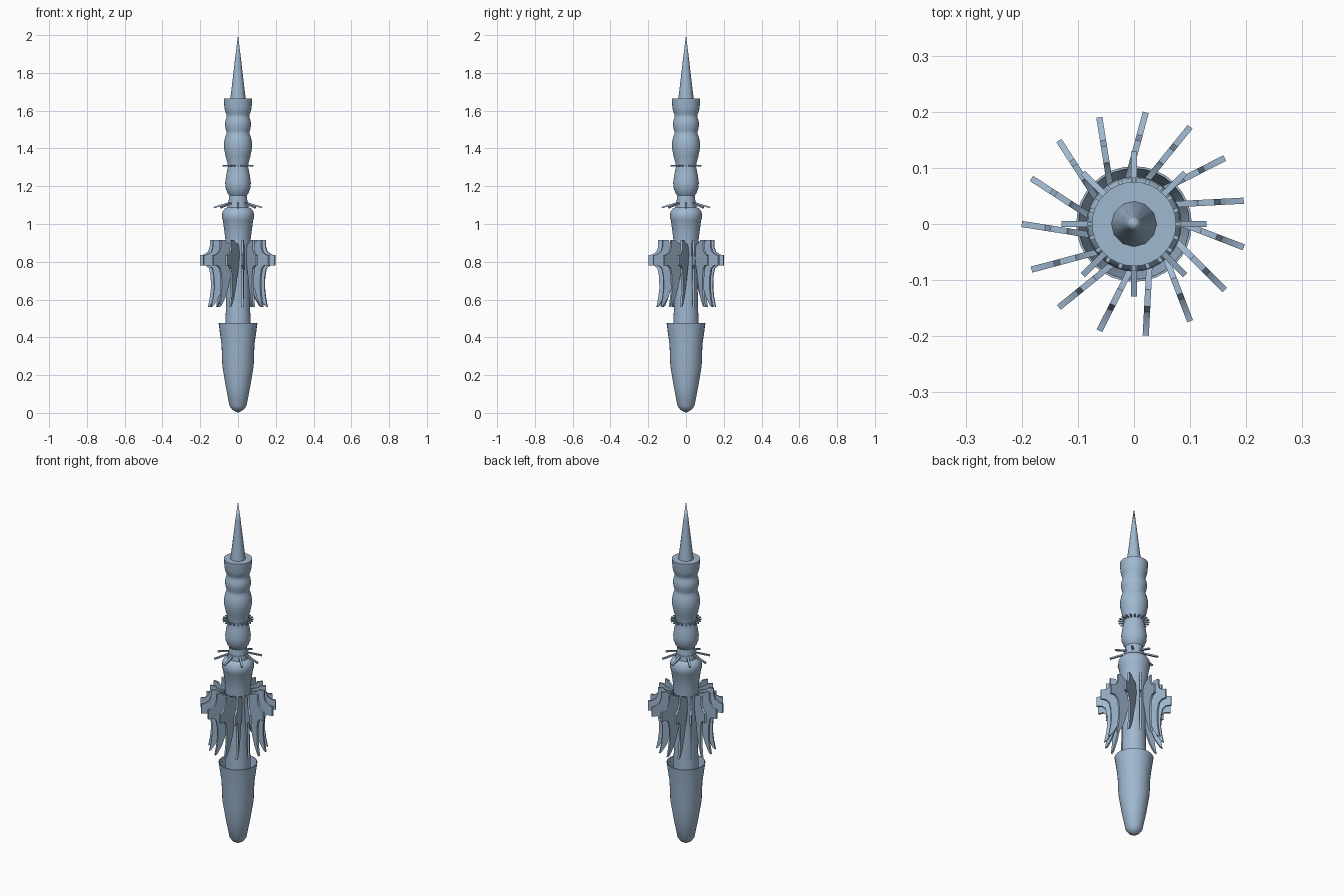
import bpy, bmesh, math
from mathutils import Matrix, Vector

cube = bpy.data.objects.get("Cube")
if cube:
    bpy.data.objects.remove(cube, do_unlink=True)

mat = bpy.data.materials.new("pale_steel_blue")
mat.use_nodes = True
COLOUR = (0.35, 0.48, 0.63, 1)
mat.diffuse_color = COLOUR
mat.node_tree.nodes["Principled BSDF"].inputs["Base Color"].default_value = COLOUR


def finish(name, bm, smooth=True):
    bmesh.ops.recalc_face_normals(bm, faces=bm.faces)
    mesh = bpy.data.meshes.new(name)
    bm.to_mesh(mesh)
    bm.free()
    mesh.materials.append(mat)
    obj = bpy.data.objects.new(name, mesh)
    bpy.context.collection.objects.link(obj)
    if smooth:
        bpy.ops.object.select_all(action='DESELECT')
        obj.select_set(True)
        bpy.context.view_layer.objects.active = obj
        bpy.ops.object.shade_smooth_by_angle(angle=math.radians(35))
    return obj


def lathe(name, profile, sides=32):
    """Spin an (r, z) profile around the vertical axis."""
    bm = bmesh.new()
    verts = [bm.verts.new((r, 0, z)) for r, z in profile]
    edges = [bm.edges.new(pair) for pair in zip(verts, verts[1:])]
    bmesh.ops.spin(bm, geom=verts + edges, cent=(0, 0, 0), axis=(0, 0, 1),
                   angle=math.tau, steps=sides, use_duplicate=False)
    bmesh.ops.remove_doubles(bm, verts=bm.verts, dist=0.0005)
    return finish(name, bm)


def spokes(name, count, r0, z0, r1, z1, width, height):
    """Ring of square bars running from (r0, z0) out to (r1, z1)."""
    bm = bmesh.new()
    a, b = Vector((r0, 0, z0)), Vector((r1, 0, z1))
    tilt = math.atan2(z0 - z1, r1 - r0)
    for i in range(count):
        m = (Matrix.Rotation(math.tau * i / count, 4, 'Z')
             @ Matrix.Translation((a + b) / 2)
             @ Matrix.Rotation(tilt, 4, 'Y')
             @ Matrix.Diagonal(((b - a).length, width, height, 1)))
        bmesh.ops.create_cube(bm, size=1, matrix=m)
    return finish(name, bm, False)


# Lower hull: open flared cup with pointed underside
lathe("lower_cup", [
    (0, 0), (0.03, 0.017), (0.045, 0.038), (0.065, 0.14), (0.083, 0.25),
    (0.087, 0.36), (0.103, 0.475), (0.099, 0.475), (0.08, 0.36), (0, 0.34)])

# Long shaft rising from the cup to the collar
lathe("shaft", [
    (0, 0.34), (0.067, 0.34), (0.066, 0.48), (0.062, 0.65), (0.062, 0.8),
    (0.067, 0.92), (0.08, 1.02), (0.085, 1.03), (0.083, 1.062),
    (0.07, 1.082), (0.056, 1.088), (0.053, 1.115), (0, 1.115)])

# Turned upper tower
lathe("upper_tower", [
    (0, 1.09), (0.05, 1.09), (0.05, 1.12), (0.046, 1.15), (0.056, 1.165),
    (0.066, 1.19), (0.068, 1.22), (0.062, 1.26), (0.054, 1.3), (0.055, 1.32),
    (0.066, 1.36), (0.074, 1.4), (0.074, 1.43), (0.068, 1.46), (0.061, 1.478),
    (0.061, 1.49), (0.067, 1.507), (0.069, 1.53), (0.066, 1.55), (0.06, 1.565),
    (0.06, 1.578), (0.067, 1.592), (0.072, 1.615), (0.075, 1.665), (0, 1.665)])

# Spire
lathe("spire", [(0, 1.655), (0.041, 1.66), (0.029, 1.76), (0.014, 1.89), (0, 2)], 12)

# Docking spikes
spokes("collar_spikes", 8, 0.045, 1.112, 0.128, 1.087, 0.011, 0.008)
spokes("waist_spikes", 20, 0.045, 1.308, 0.083, 1.308, 0.007, 0.007)

# Swirled ring of curved fins
FIN = [(0.068, 0.89), (0.11, 0.905), (0.118, 0.915), (0.148, 0.915),
       (0.148, 0.88), (0.158, 0.853), (0.18, 0.838), (0.2, 0.835),
       (0.2, 0.78), (0.17, 0.78), (0.152, 0.765), (0.143, 0.72),
       (0.142, 0.66), (0.148, 0.61), (0.158, 0.56), (0.145, 0.568),
       (0.118, 0.61), (0.095, 0.67), (0.08, 0.73), (0.065, 0.78), (0.055, 0.84)]
THICK = 0.011
bm = bmesh.new()
for i in range(15):
    outer = Vector((0.2, 0, 0))
    place = (Matrix.Rotation(math.radians(12 + 24 * i), 4, 'Z')
             @ Matrix.Translation(outer)
             @ Matrix.Rotation(math.radians(-9), 4, 'Z')
             @ Matrix.Translation(-outer))
    face = bm.faces.new([bm.verts.new(place @ Vector((r, -THICK / 2, z))) for r, z in FIN])
    across = place.to_3x3() @ Vector((0, THICK, 0))
    new = bmesh.ops.extrude_face_region(bm, geom=[face], use_keep_orig=True)
    bmesh.ops.translate(bm, vec=across,
                        verts=[v for v in new["geom"] if isinstance(v, bmesh.types.BMVert)])
finish("fins", bm)
